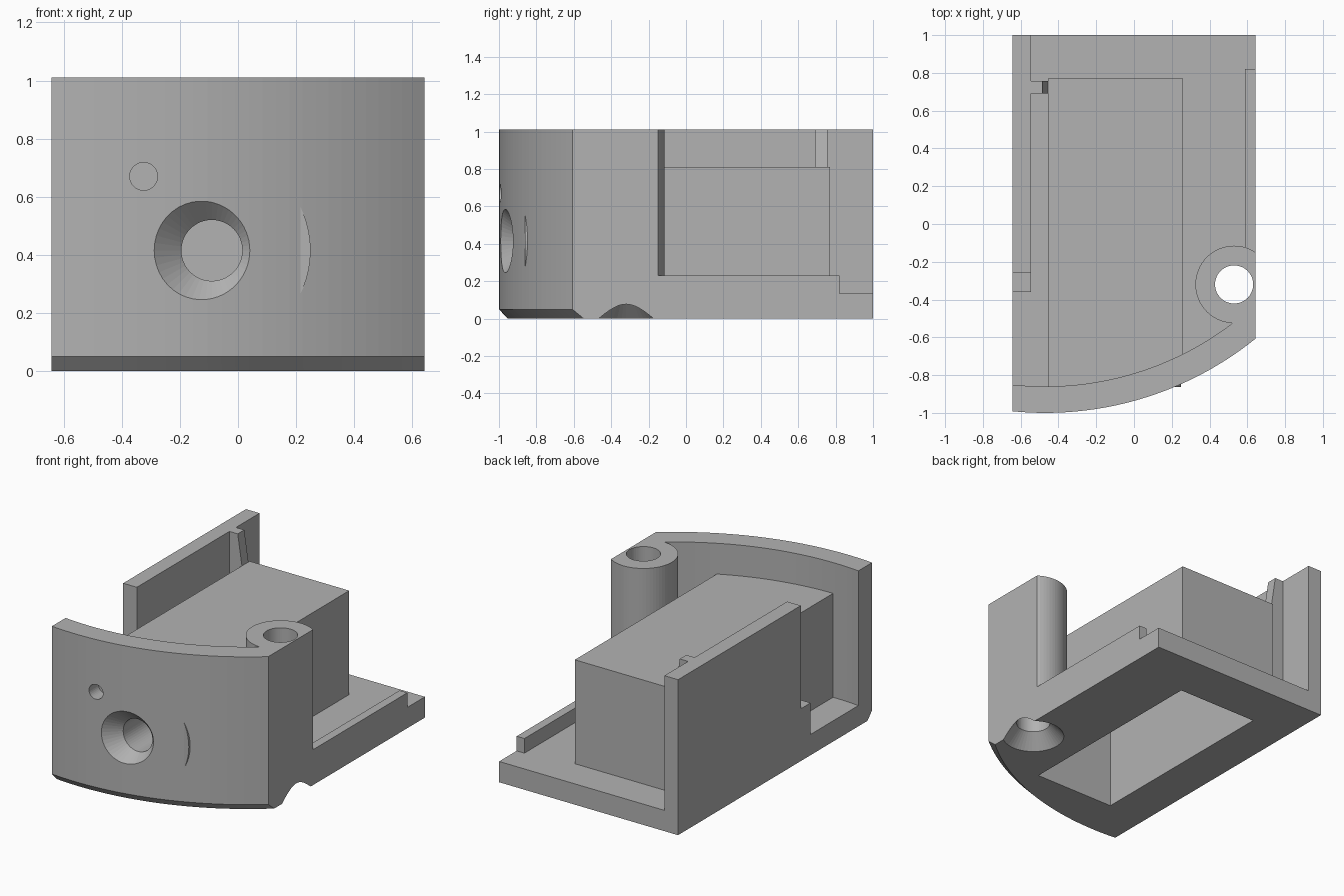
import bpy, bmesh, math
from mathutils import Vector

if "Cube" in bpy.data.objects:
    bpy.data.objects.remove(bpy.data.objects["Cube"])

W, H, FLOOR = 0.643, 1.01, 0.135      # half width, full height, floor level
CX, R = -0.47, 1.774                  # centre and radius of the curved front
CY = R - 1.0

grey = bpy.data.materials.new("plain grey")
grey.diffuse_color = (0.45, 0.45, 0.45, 1)
grey.use_nodes = True
grey.node_tree.nodes["Principled BSDF"].inputs["Base Color"].default_value = grey.diffuse_color


def arc(r, x0, x1, n=28):
    """Plan points along the curved front, offset to radius r."""
    a0, a1 = math.asin((x0 - CX) / r), math.asin((x1 - CX) / r)
    angles = [a0 + (a1 - a0) * i / n for i in range(n + 1)]
    return [(CX + r * math.sin(a), CY - r * math.cos(a)) for a in angles]


def circle(u, v, r, n=48):
    return [(u + r * math.cos(2 * math.pi * i / n),
             v + r * math.sin(2 * math.pi * i / n)) for i in range(n)]


def rect(u0, u1, v0, v1):
    return [(u0, v0), (u1, v0), (u1, v1), (u0, v1)]


def loft(name, sections, axis="z"):
    """Closed solid through (profile, level) sections along z or y."""
    bm = bmesh.new()
    rings = []
    for pts, level in sections:
        rings.append([bm.verts.new((u, v, level) if axis == "z" else (u, level, v))
                      for u, v in pts])
    for a, b in zip(rings, rings[1:]):
        n = len(a)
        for i in range(n):
            j = (i + 1) % n
            bm.faces.new((a[i], a[j], b[j], b[i]))
    bm.faces.new(rings[0])
    bm.faces.new(rings[-1])
    bmesh.ops.recalc_face_normals(bm, faces=bm.faces)
    mesh = bpy.data.meshes.new(name)
    bm.to_mesh(mesh)
    bm.free()
    mesh.materials.append(grey)
    obj = bpy.data.objects.new(name, mesh)
    bpy.context.collection.objects.link(obj)
    return obj


def prism(name, pts, lo, hi, axis="z"):
    return loft(name, [(pts, lo), (pts, hi)], axis)


def combine(target, other, operation):
    mod = target.modifiers.new("join", "BOOLEAN")
    mod.operation, mod.object, mod.solver = operation, other, "EXACT"
    bpy.context.view_layer.update()
    dg = bpy.context.evaluated_depsgraph_get()
    mesh = bpy.data.meshes.new_from_object(target.evaluated_get(dg))
    target.modifiers.clear()
    target.data = mesh
    bpy.data.objects.remove(other)


# base plate with chamfered curved front edge
def outline(r):
    return arc(r, -W, W) + [(W, 1), (-W, 1)]


body = loft("housing_half", [(outline(R - 0.047), 0), (outline(R), 0.05),
                             (outline(R), FLOOR)])

# curved front wall, including the web that meets the screw post
wall = arc(R, -W, W) + [(W, -0.32), (0.53, -0.32)] + arc(R - 0.14, -W, 0.52)[::-1]
post = [(min(x, W), y) for x, y in circle(0.53, -0.32, 0.205, 64)]
side = [(-0.36, 0.07), (1, 0.07), (1, H), (-0.26, H), (-0.26, 0.34), (-0.36, 0.34)]

parts = [
    prism("front_wall", wall, 0.08, H),
    prism("screw_post", post, 0.05, H),
    prism("battery_box", arc(R - 0.1, -0.455, 0.26) + [(0.26, 0.77), (-0.455, 0.77)],
          0.07, 0.81),
    prism("side_wall", rect(-W, -0.545, -0.26, 1), 0.07, H),
    prism("side_wall_step", rect(-W, -0.545, -0.36, -0.2), 0.07, 0.34),
    prism("right_lip", rect(0.587, W, -0.25, 0.82), 0.07, 0.23),
    prism("wall_rib", [(-0.58, 0.07), (-0.44, 0.07), (-0.455, 0.81), (-0.485, H),
                       (-0.58, H)], 0.69, 0.757, "y"),
    prism("front_disc", circle(-0.09, 0.415, 0.34, 64), -0.862, -0.8, "y"),
]
for p in parts:
    combine(body, p, "UNION")

# hollow box, countersunk front hole, pin hole, countersunk post hole
cuts = [
    prism("box_hollow", rect(-0.37, 0.2, -0.665, 0.685), -0.1, 0.735),
    loft("front_hole", [(circle(-0.09, 0.415, 0.26), -1.05),
                        (circle(-0.09, 0.415, 0.105), -0.9),
                        (circle(-0.09, 0.415, 0.105), -0.6)], "y"),
    prism("pin_hole", circle(-0.325, 0.67, 0.048, 32), -1.1, -0.9, "y"),
    loft("post_hole", [(circle(0.53, -0.32, 0.28), -0.1),
                       (circle(0.53, -0.32, 0.101), 0.09),
                       (circle(0.53, -0.32, 0.101), H + 0.1)]),
]
for c in cuts:
    combine(body, c, "DIFFERENCE")
